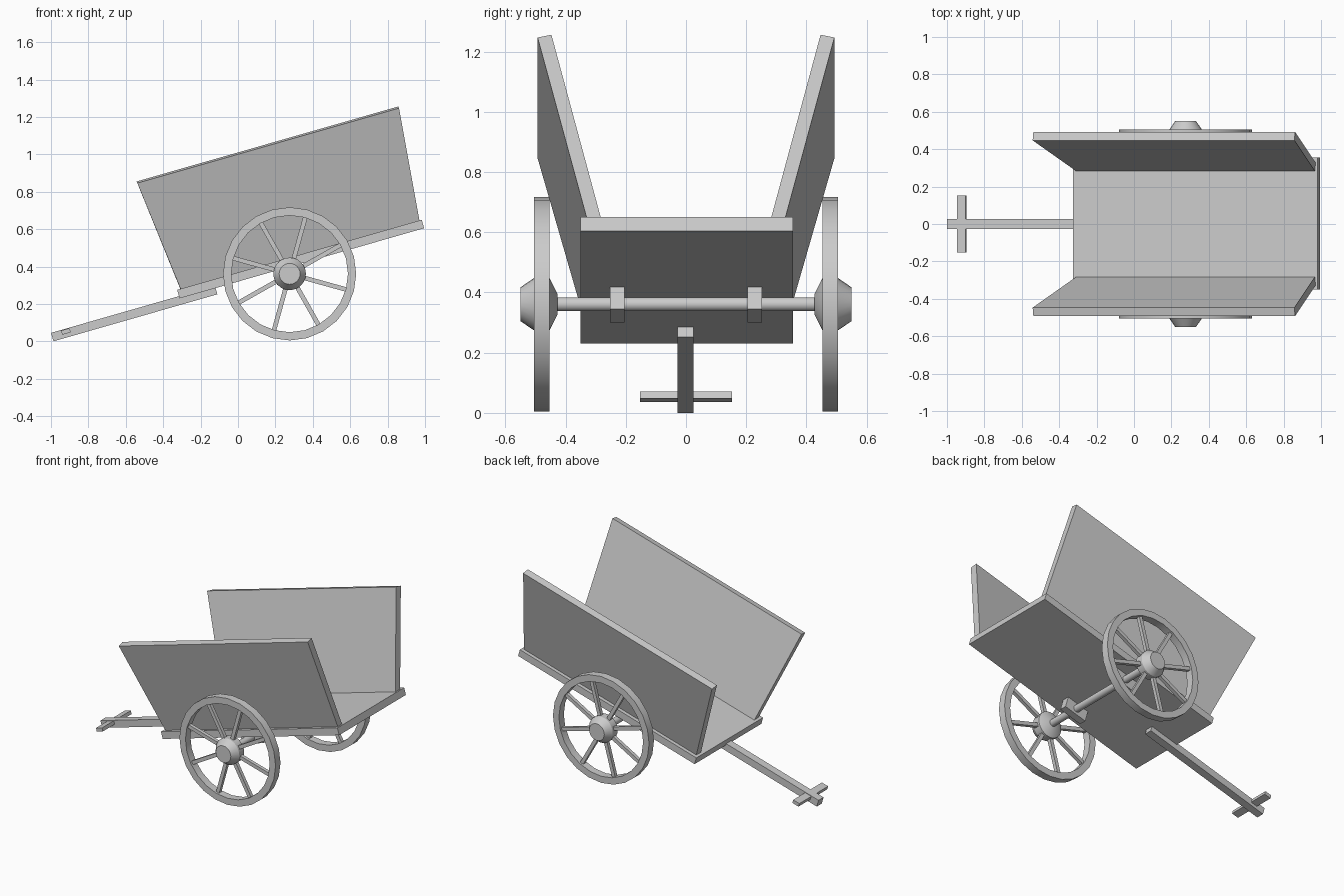
import bpy, bmesh
from math import cos, sin, pi, radians
from mathutils import Matrix, Vector

if "Cube" in bpy.data.objects:
    bpy.data.objects.remove(bpy.data.objects["Cube"])

TILT = radians(16)
AX, AZ = 0.276, 0.361   # axle centre


def finish(name, bm, smooth=False):
    bmesh.ops.recalc_face_normals(bm, faces=bm.faces)
    me = bpy.data.meshes.new(name)
    bm.to_mesh(me)
    bm.free()
    ob = bpy.data.objects.new(name, me)
    bpy.context.collection.objects.link(ob)
    if smooth:
        bpy.ops.object.select_all(action='DESELECT')
        ob.select_set(True)
        bpy.context.view_layer.objects.active = ob
        bpy.ops.object.shade_smooth_by_angle(angle=radians(30))
    return ob


def add_box(bm, centre, size, angle):
    """Box rotated in the xz plane (positive angle lifts +x)."""
    m = (Matrix.Translation(centre) @ Matrix.Rotation(-angle, 4, 'Y')
         @ Matrix.Diagonal((*size, 1)))
    bmesh.ops.create_cube(bm, size=1, matrix=m)


def box(name, centre, size, angle=TILT):
    bm = bmesh.new()
    add_box(bm, centre, size, angle)
    return finish(name, bm)


def lathe(name, profile, n, closed=False):
    """Spin (radius, y) points round the axle line."""
    bm = bmesh.new()
    rings = [[bm.verts.new((AX + r * cos(2 * pi * i / n), y, AZ + r * sin(2 * pi * i / n)))
              for i in range(n)] for r, y in profile]
    pairs = list(zip(rings, rings[1:]))
    if closed:
        pairs.append((rings[-1], rings[0]))
    else:
        bm.faces.new(rings[0])
        bm.faces.new(rings[-1])
    for a, b in pairs:
        for i in range(n):
            j = (i + 1) % n
            bm.faces.new((a[i], a[j], b[j], b[i]))
    return finish(name, bm, True)


# Tilted bed, pull pole and handle bar
box("bed", (0.335, 0.002, 0.44), (1.36, 0.706, 0.047))
box("pole", (-0.555, -0.001, 0.1486), (0.912, 0.053, 0.047))
box("handle_bar", (-0.92, 0, 0.053), (0.047, 0.304, 0.023))

# Axle and the blocks that hold it
lathe("axle", [(0.023, -0.46), (0.023, 0.46)], 24)
for s, label in ((-1, "right"), (1, "left")):
    box(label + "_axle_block", (AX, s * 0.228, 0.36), (0.16, 0.048, 0.078))

    # Flared side panel: (x, y, z) corners, inner face then outer face
    inner = [(-0.308, 0.282, 0.279), (0.968, 0.282, 0.645),
             (0.858, 0.447, 1.256), (-0.542, 0.447, 0.855)]
    outer = [(-0.305, 0.328, 0.275), (0.971, 0.328, 0.641),
             (0.861, 0.493, 1.247), (-0.538, 0.493, 0.846)]
    bm = bmesh.new()
    a = [bm.verts.new((x, s * y, z)) for x, y, z in inner]
    b = [bm.verts.new((x, s * y, z)) for x, y, z in outer]
    bm.faces.new(a)
    bm.faces.new(b)
    for i in range(4):
        j = (i + 1) % 4
        bm.faces.new((a[i], a[j], b[j], b[i]))
    finish(label + "_side_panel", bm)

    # Wheel rim
    lathe(label + "_rim", [(0.356, s * 0.453), (0.356, s * 0.505),
                           (0.312, s * 0.505), (0.312, s * 0.453)], 24, True)
    # Hub
    lathe(label + "_hub", [(0.035, s * 0.427), (0.087, s * 0.453),
                           (0.087, s * 0.505), (0.056, s * 0.55)], 24)
    # Eight spokes
    bm = bmesh.new()
    for k in range(8):
        t = radians(29.5 + 45 * k)
        c = Vector((AX + 0.195 * cos(t), s * 0.479, AZ + 0.195 * sin(t)))
        add_box(bm, c, (0.25, 0.024, 0.024), t)
    finish(label + "_spokes", bm)
